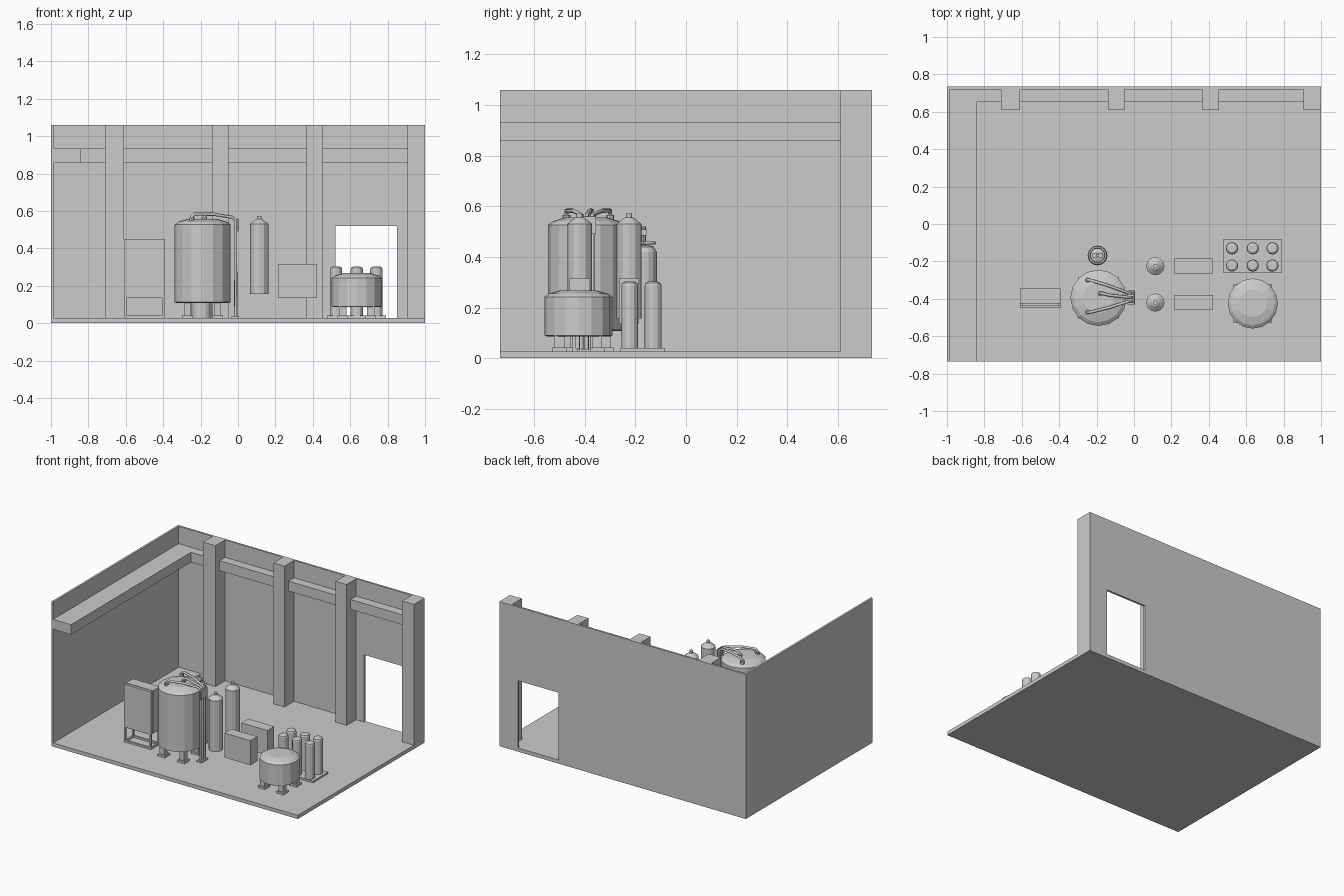
import bpy, bmesh
from math import cos, sin, pi
from mathutils import Vector, Matrix

if "Cube" in bpy.data.objects:
    bpy.data.objects.remove(bpy.data.objects["Cube"])


def finish(name, bm):
    bmesh.ops.recalc_face_normals(bm, faces=bm.faces)
    me = bpy.data.meshes.new(name)
    bm.to_mesh(me)
    bm.free()
    ob = bpy.data.objects.new(name, me)
    bpy.context.collection.objects.link(ob)
    return ob


def add_box(bm, x0, x1, y0, y1, z0, z1):
    m = Matrix.Translation(((x0 + x1) / 2, (y0 + y1) / 2, (z0 + z1) / 2)) @ \
        Matrix.Diagonal((x1 - x0, y1 - y0, z1 - z0, 1))
    bmesh.ops.create_cube(bm, size=1, matrix=m)


def boxes(name, *items):
    bm = bmesh.new()
    for b in items:
        add_box(bm, *b)
    return finish(name, bm)


def prism(name, pts, offset):
    """Extrude a flat polygon along an offset vector."""
    bm = bmesh.new()
    f = bm.faces.new([bm.verts.new(p) for p in pts])
    r = bmesh.ops.extrude_face_region(bm, geom=[f])
    bmesh.ops.translate(bm, vec=offset,
                        verts=[v for v in r["geom"] if isinstance(v, bmesh.types.BMVert)])
    return finish(name, bm)


def lathe(name, x, y, profile, n):
    """Faceted solid of revolution from (radius, z) pairs, capped at both ends."""
    bm = bmesh.new()
    rings = [[bm.verts.new((x + r * cos(2 * pi * i / n), y + r * sin(2 * pi * i / n), z))
              for i in range(n)] for r, z in profile]
    for a, b in zip(rings, rings[1:]):
        for i in range(n):
            j = (i + 1) % n
            bm.faces.new((a[i], a[j], b[j], b[i]))
    bm.faces.new(rings[0])
    bm.faces.new(rings[-1])
    return finish(name, bm)


def pipe(name, pts, r):
    """Poly-line tube converted to a mesh."""
    cu = bpy.data.curves.new(name, "CURVE")
    cu.dimensions = "3D"
    cu.bevel_depth = r
    cu.bevel_resolution = 1
    cu.use_fill_caps = True
    sp = cu.splines.new("POLY")
    sp.points.add(len(pts) - 1)
    for p, c in zip(sp.points, pts):
        p.co = (*c, 1)
    ob = bpy.data.objects.new(name, cu)
    bpy.context.collection.objects.link(ob)
    return ob


F, H, Y = 0.027, 1.06, 0.735   # floor top, wall height, half depth

# Room shell
boxes("floor", (-1, 1, -Y, Y, 0, F))
boxes("left_wall", (-1, -0.985, -Y, Y, F, H))
prism("back_wall_with_doorway",
      [(x, 0.72, z) for x, z in ((-0.985, F), (0.52, F), (0.52, 0.52), (0.85, 0.52),
                                 (0.85, F), (1, F), (1, H), (-0.985, H))], (0, 0.015, 0))
for i, (a, b) in enumerate(((-0.71, -0.61), (-0.14, -0.05), (0.365, 0.455), (0.905, 1))):
    boxes(f"pillar_{i}", (a, b, 0.61, 0.72, F, H))
prism("wall_beam",
      [(x, y, 0.86) for x, y in ((-0.985, -Y), (-0.84, -Y), (-0.84, 0.655), (0.91, 0.655),
                                 (0.91, 0.72), (-0.985, 0.72))], (0, 0, 0.073))

# Control cabinet on an open stand
boxes("cabinet_body", (-0.61, -0.392, -0.425, -0.345, 0.135, 0.45))
boxes("cabinet_door", (-0.61, -0.392, -0.45, -0.432, 0.135, 0.45))
boxes("cabinet_hinge_core", (-0.60, -0.402, -0.432, -0.425, 0.145, 0.44))
stand = [(x, x + 0.013, y, y + 0.013, F, 0.135)
         for x in (-0.61, -0.405) for y in (-0.45, -0.358)]
stand += [(x, x + 0.013, -0.437, -0.358, F, 0.04) for x in (-0.61, -0.405)]
stand += [(-0.597, -0.405, y, y + 0.013, F, 0.04) for y in (-0.45, -0.358)]
boxes("cabinet_stand", *stand)


# Dished tanks on four padded legs
def tank(name, x, y, r, z0, z1, ztop, leg):
    lathe(name, x, y, [(r * 0.93, z0 - 0.004), (r, z0), (r, z1),
                       (r * 0.87, z1 + (ztop - z1) * 0.5), (r * 0.55, ztop)], 16)
    legs = []
    for sx in (-leg, leg):
        for sy in (-leg, leg):
            cx, cy = x + sx, y + sy
            legs.append((cx - 0.019, cx + 0.019, cy - 0.019, cy + 0.019, F + 0.015, z0 + 0.01))
            legs.append((cx - 0.029, cx + 0.029, cy - 0.029, cy + 0.029, F, F + 0.015))
    boxes(name + "_legs", *legs)


tank("large_tank", -0.19, -0.395, 0.15, 0.112, 0.527, 0.556, 0.08)
tank("small_tank", 0.635, -0.425, 0.134, 0.09, 0.242, 0.267, 0.075)

# Feed pipes from the riser to the tank top
boxes("riser_plate", (-0.004, 0.002, -0.43, -0.355, 0.49, 0.56))
boxes("riser_foot", (-0.035, 0.005, -0.43, -0.355, F, F + 0.01))
for i, (ex, ey, ry) in enumerate(((-0.248, -0.3, -0.37), (-0.18, -0.372, -0.392),
                                  (-0.248, -0.472, -0.414))):
    pipe(f"feed_pipe_{i}", [(ex, ey, 0.545), (ex, ey, 0.568), (ex + 0.015, ey, 0.583),
                            (-0.13, ey + (ry - ey) * 0.45, 0.582), (-0.03, ry, 0.566),
                            (-0.012, ry, 0.55), (-0.012, ry, F)], 0.0085)
    lathe(f"inlet_flange_{i}", ex, ey, [(0.015, 0.54), (0.015, 0.565)], 8)

# Valve vessel behind the large tank
vx, vy = -0.195, -0.168
lathe("valve_vessel", vx, vy, [(0.053, F), (0.053, 0.42), (0.04, 0.44), (0.02, 0.448)], 16)
lathe("vessel_stem", vx, vy, [(0.009, 0.44), (0.009, 0.52)], 8)
boxes("vessel_valve", (vx - 0.026, vx + 0.026, vy - 0.012, vy + 0.012, 0.485, 0.508))
pipe("vessel_ring", [(vx + 0.044 * cos(i * pi / 8), vy + 0.044 * sin(i * pi / 8), 0.455)
                     for i in range(17)], 0.006)

# Filter columns with pump boxes beside them
for i, y in enumerate((-0.42, -0.225)):
    lathe(f"filter_column_{i}", 0.114, y,
          [(0.049, 0.157), (0.049, 0.53), (0.018, 0.555), (0.012, 0.556), (0.012, 0.572)], 12)
    boxes(f"pump_box_{i}", (0.213, 0.423, y - 0.04, y + 0.04, 0.135, 0.315))

# Gas bottles on a base plate
boxes("bottle_base", (0.475, 0.79, -0.258, -0.083, F, 0.04))
for i, x in enumerate((0.524, 0.635, 0.74)):
    for j, y in enumerate((-0.13, -0.222)):
        lathe(f"bottle_{i}_{j}", x, y,
              [(0.033, 0.04), (0.033, 0.287), (0.03, 0.296), (0.02, 0.302)], 12)
